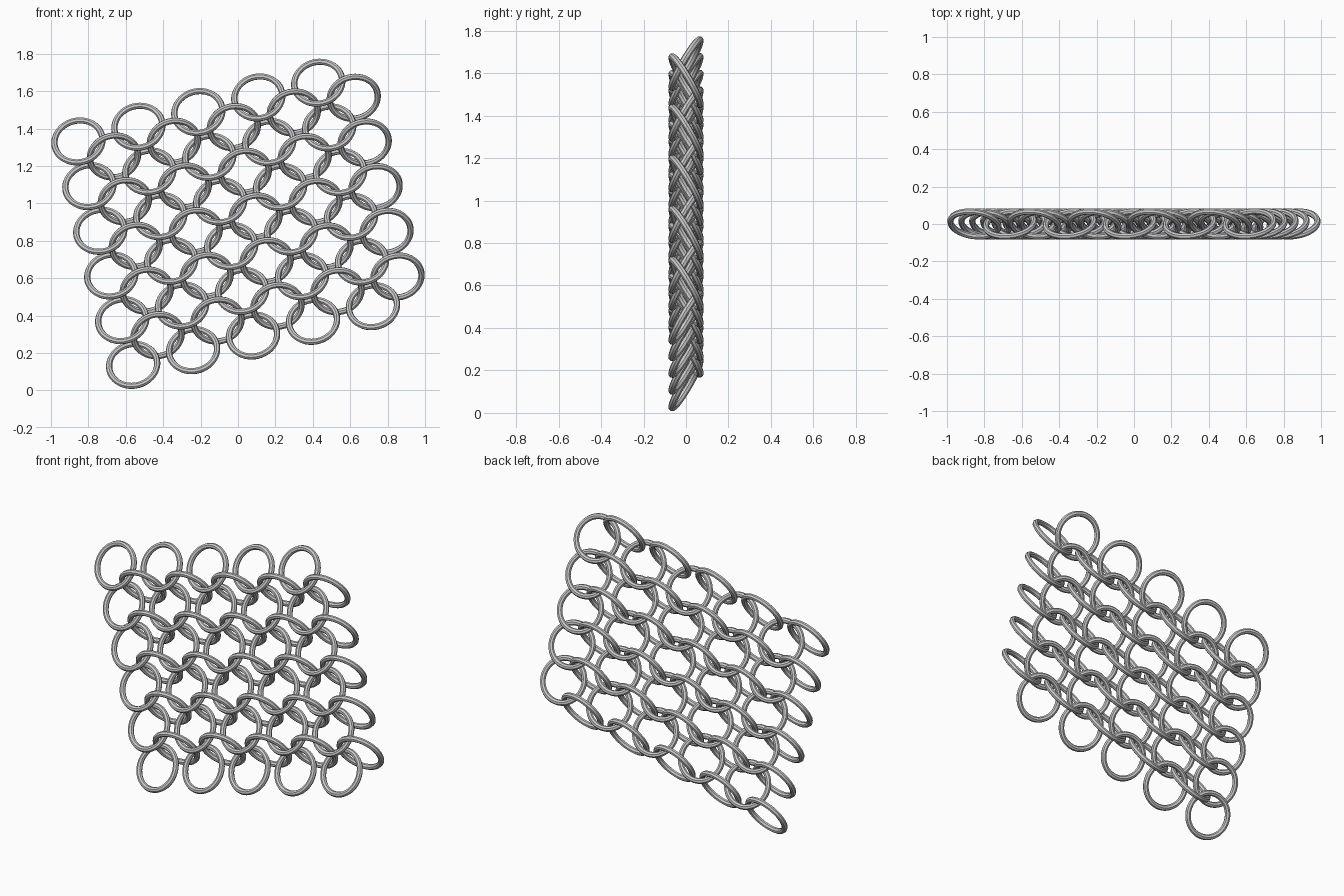
import bpy
import math
from mathutils import Matrix, Vector

if "Cube" in bpy.data.objects:
    bpy.data.objects.remove(bpy.data.objects["Cube"])

LEAN = math.radians(13.75)      # in-plane slant of the whole sheet
TILT = math.radians(31)         # tilt of each ring about its row
ROW, COL = 0.330, 0.246         # ring spacing along and across rows
ORIGIN = Vector((-0.853, 0.0, 1.331))

steel = bpy.data.materials.new("steel_grey")
steel.diffuse_color = (0.6, 0.6, 0.6, 1.0)
steel.use_nodes = True
steel.node_tree.nodes["Principled BSDF"].inputs["Base Color"].default_value = steel.diffuse_color

# One ring, faceted around its wire
bpy.ops.mesh.primitive_torus_add(major_segments=48, minor_segments=8,
                                 major_radius=0.1295, minor_radius=0.017)
first = bpy.context.object
bpy.ops.object.shade_smooth_by_angle(angle=math.radians(30))
ring_mesh = first.data
ring_mesh.name = "ring"
ring_mesh.materials.append(steel)
bpy.data.objects.remove(first)

sheet = Matrix.Translation(ORIGIN) @ Matrix.Rotation(-LEAN, 4, 'Y')


def add_rings(name, rows, cols, offset, tilt):
    """Grid of rings sharing one tilt, laid out in the sheet's own axes."""
    turn = Matrix.Rotation(tilt + math.pi / 2, 4, 'X')
    for r in range(rows):
        for c in range(cols):
            ob = bpy.data.objects.new(f"{name}_{r}_{c}", ring_mesh)
            bpy.context.collection.objects.link(ob)
            place = Matrix.Translation(((c + offset) * ROW, 0, -(r + offset) * COL))
            ob.matrix_world = sheet @ place @ turn


# Outer rows lean back, linking rows between them lean forward
add_rings("main_ring", 6, 5, 0.0, -TILT)
add_rings("linking_ring", 5, 5, 0.5, TILT)
